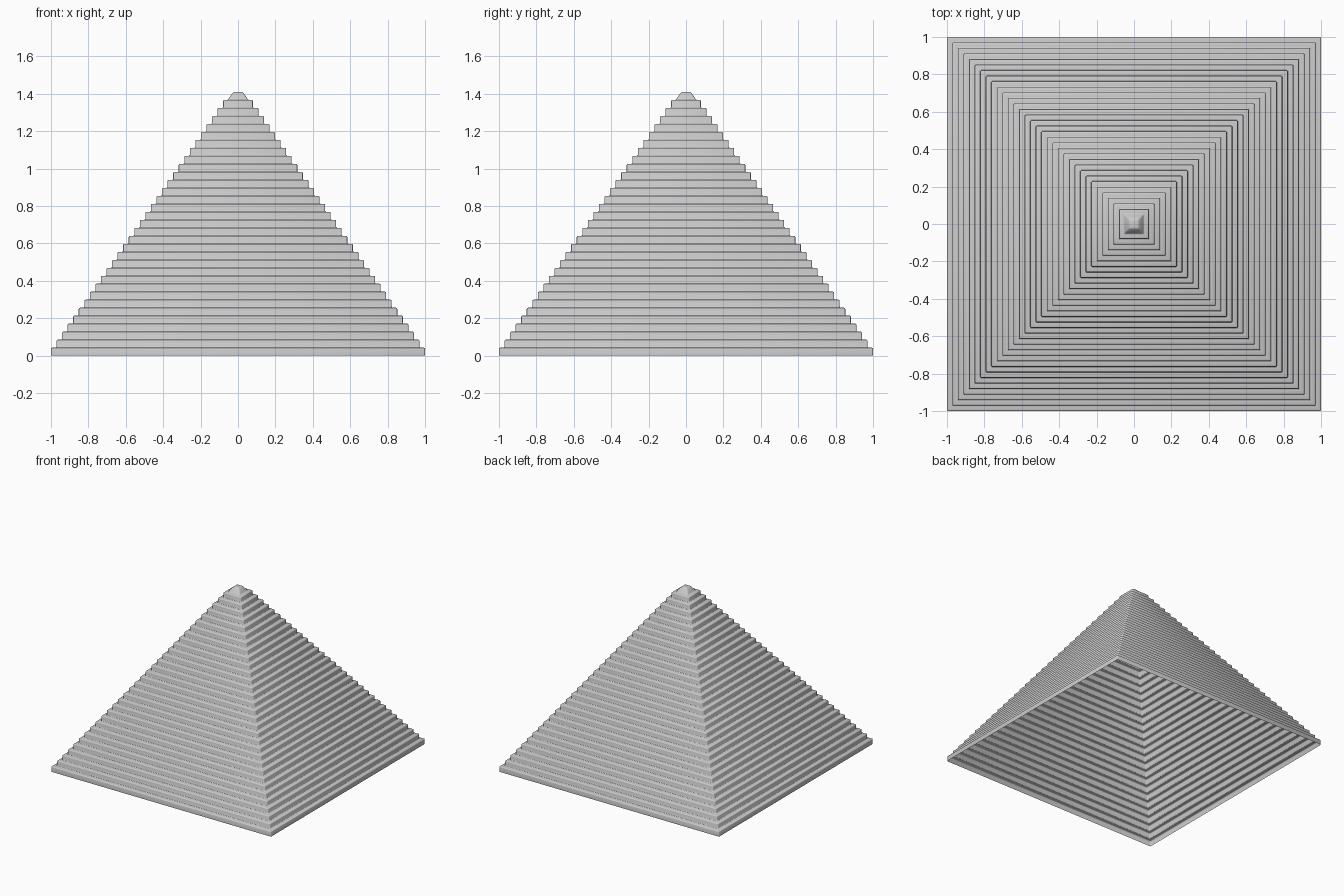
import bpy, bmesh

if "Cube" in bpy.data.objects:
    bpy.data.objects.remove(bpy.data.objects["Cube"])

COUNT = 32            # square courses below the cap
STEP = 1.41 / 33      # course height
INSET = 0.0297        # inward step per course


def square_loop(bm, half, z):
    return [bm.verts.new((sx * half, sy * half, z))
            for sx, sy in ((-1, -1), (1, -1), (1, 1), (-1, 1))]


def bridge(bm, a, b):
    for i in range(4):
        j = (i + 1) % 4
        bm.faces.new((a[i], a[j], b[j], b[i]))


# Stepped profile: riser then tread for each course, then the tapered cap
profile = []
for i in range(COUNT):
    half = 1 - i * INSET
    profile += [(half, i * STEP), (half, (i + 1) * STEP)]
top = COUNT * STEP
profile += [(0.053, top), (0.048, top + 0.012), (0.024, top + STEP)]

# Thin stepped shell, open underneath
bm = bmesh.new()
loops = [square_loop(bm, h, z) for h, z in profile]
for a, b in zip(loops, loops[1:]):
    bridge(bm, a, b)
bm.faces.new(loops[-1])
bmesh.ops.recalc_face_normals(bm, faces=bm.faces)
mesh = bpy.data.meshes.new("stepped_pyramid")
bm.to_mesh(mesh)
bm.free()
pyramid = bpy.data.objects.new("stepped_pyramid", mesh)
bpy.context.collection.objects.link(pyramid)

# Softened edges with smooth shading
mod = pyramid.modifiers.new("soft_edges", 'BEVEL')
mod.width = 0.006
mod.segments = 2
mod.limit_method = 'ANGLE'
for poly in mesh.polygons:
    poly.use_smooth = True
